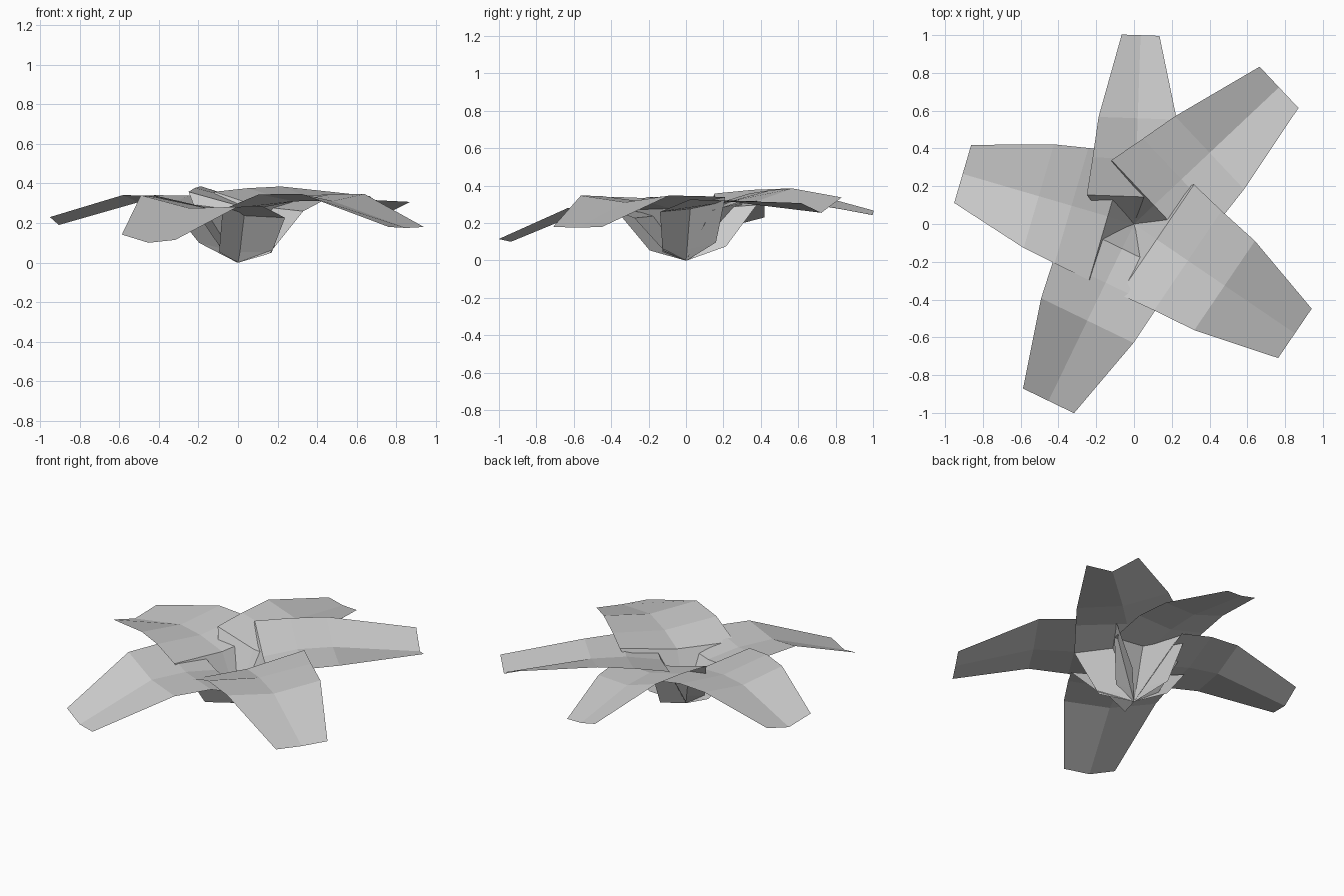
import bpy
from math import radians
from mathutils import Matrix, Vector

cube = bpy.data.objects.get("Cube")
if cube:
    bpy.data.objects.remove(cube, do_unlink=True)

# One pale grey for the whole flower
grey = bpy.data.materials.new("pale_grey")
grey.use_nodes = True
colour = (0.6, 0.6, 0.6, 1)
grey.diffuse_color = colour
grey.node_tree.nodes["Principled BSDF"].inputs["Base Color"].default_value = colour

# Petal rows from base to bend: reach, height, half width, edge lift
ROWS = [
    (0.0, 0.0, 0.005, 0.0),
    (0.03, 0.055, 0.21, 0.02),
    (0.145, 0.272, 0.345, 0.025),
    (0.345, 0.304, 0.312, 0.035),
    (0.56, 0.305, 0.28, 0.036),
]
# How much of the inner and outer roll each row takes, tip last
INNER = (0, 1, 1, 0, 0, 0)
OUTER = (0, 0, 0, 0.85, 1.2, 1)


def add_petal(name, azimuth, width, inner, outer, rise, bend, tip):
    """Creased petal: two faces wide, funnelled at the base, drooping outward.
    inner and outer roll the petal about its axis, rise lifts its middle rows,
    bend is the reach of the last of them; tip is reach, height, half width, edge lift."""
    rows = []
    for i, (r, z, w, lift) in enumerate(ROWS):
        rows.append((bend if i == 4 else r, z + (rise if i > 1 else 0), w * width, lift))
    rows.append(tip)
    turn = Matrix.Rotation(radians(azimuth), 4, "Z")
    verts = []
    for (r, z, w, lift), a, b in zip(rows, INNER, OUTER):
        roll = a * inner + b * outer
        for side in (-1, 0, 1):
            verts.append(turn @ Vector((r, side * w, z + abs(side) * lift + roll * side * w)))
    faces = []
    for i in range(len(rows) - 1):
        for j in (0, 1):
            a = 3 * i + j
            faces.append((a, a + 3, a + 4, a + 1))
    mesh = bpy.data.meshes.new(name)
    mesh.from_pydata(verts, [], faces)
    mesh.materials.append(grey)
    obj = bpy.data.objects.new(name, mesh)
    bpy.context.collection.objects.link(obj)


# Five overlapping petals around the centre
add_petal("back_petal", 88, 0.74, 0.18, 0.12, 0.015, 0.56, (1.0, 0.245, 0.1, 0.01))
add_petal("back_left_petal", 43.3, 0.95, 0.15, 0.1, 0.012, 0.55, (1.055, 0.255, 0.15, 0.067))
add_petal("front_left_petal", -34.2, 1.02, 0.1, 0.0, 0.006, 0.58, (1.03, 0.175, 0.158, 0.005))
add_petal("front_right_petal", -115.8, 0.97, -0.12, -0.09, -0.03, 0.568, (1.04, 0.1, 0.15, 0.028))
add_petal("right_petal", 163.7, 1.02, 0.0, 0.0, 0.0, 0.525, (0.945, 0.19, 0.16, 0.04))
